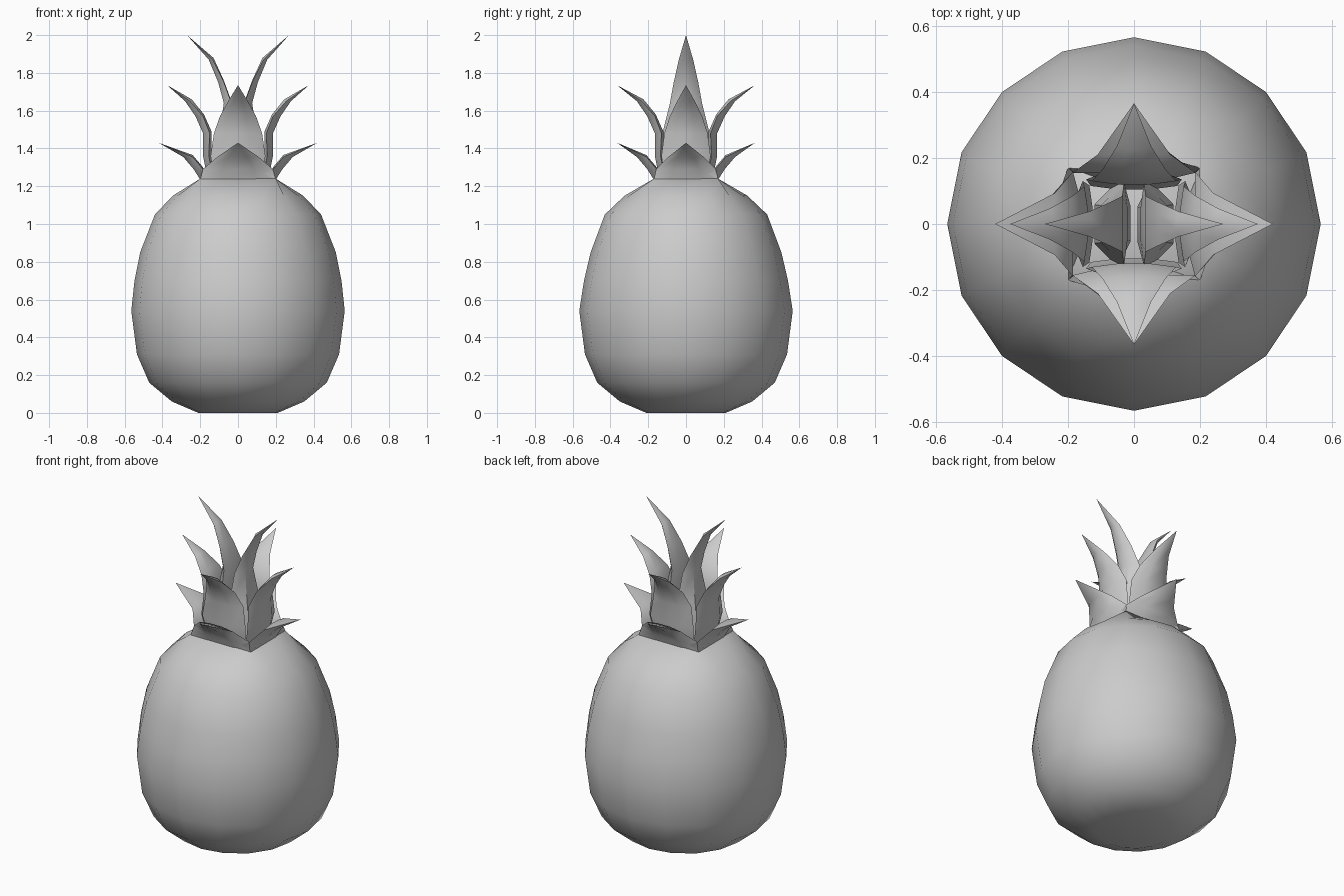
import bpy
import bmesh
from math import sin, cos, pi, radians

if "Cube" in bpy.data.objects:
    bpy.data.objects.remove(bpy.data.objects["Cube"])


def make_object(name, bm, angle):
    bmesh.ops.recalc_face_normals(bm, faces=bm.faces)
    mesh = bpy.data.meshes.new(name)
    bm.to_mesh(mesh)
    bm.free()
    ob = bpy.data.objects.new(name, mesh)
    bpy.context.collection.objects.link(ob)
    bpy.ops.object.select_all(action='DESELECT')
    bpy.context.view_layer.objects.active = ob
    ob.select_set(True)
    bpy.ops.object.shade_smooth_by_angle(angle=radians(angle))
    return ob


def bridge(bm, rings):
    for a, b in zip(rings, rings[1:]):
        n = len(a)
        for i in range(n):
            j = (i + 1) % n
            bm.faces.new((a[i], a[j], b[j], b[i]))


# Fruit body: 16-sided turned profile (x radius, y radius, z)
SIDES = 16
profile = [(.21, .21, 0), (.35, .35, .06), (.47, .47, .16), (.535, .535, .31),
           (.565, .565, .54), (.548, .54, .70), (.518, .505, .85),
           (.44, .43, 1.05), (.345, .325, 1.15)]
bm = bmesh.new()
rings = []
for rx, ry, z in profile:
    rings.append([bm.verts.new((rx * cos(2 * pi * i / SIDES), ry * sin(2 * pi * i / SIDES), z))
                  for i in range(SIDES)])
# The shoulder closes into a rectangular collar
collar = []
for i in range(SIDES):
    c, s = cos(2 * pi * i / SIDES), sin(2 * pi * i / SIDES)
    k = max(abs(c), abs(s))
    collar.append(bm.verts.new((.20 * c / k, .17 * s / k, 1.24)))
rings.append(collar)
bridge(bm, rings)
bm.faces.new(collar)
bottom = bm.verts.new((0, 0, .03))
for i in range(SIDES):
    bm.faces.new((rings[0][i], bottom, rings[0][(i + 1) % SIDES]))
make_object("fruit_body", bm, 50)


# Leaf: stations of (outer radius, z, half width, edge radius, thickness), then a tip
def leaf(name, direction, stations, tip):
    c, s = cos(direction), sin(direction)

    def vert(r, t, z):
        return bm.verts.new((r * c - t * s, r * s + t * c, z))

    bm = bmesh.new()
    rings = []
    for r, z, w, e, th in stations:
        rings.append([vert(e, -w, z), vert(r, -w * .45, z), vert(r, w * .45, z),
                      vert(e, w, z), vert(r - th, w * .4, z + .01), vert(r - th, -w * .4, z + .01)])
    bridge(bm, rings)
    bm.faces.new(rings[0])
    end = vert(tip[0], 0, tip[1])
    last = rings[-1]
    for i in range(6):
        bm.faces.new((last[i], last[(i + 1) % 6], end))
    make_object(name, bm, 40)


# Lower and middle crown leaves on all four sides
for k, side in enumerate(("right", "back", "left", "front")):
    a = k * pi / 2
    along_x = k % 2 == 0
    b = .20 if along_x else .17
    w = .17 if along_x else .20
    reach = .42 if along_x else .365
    leaf("lower_leaf_" + side, a,
         [(b, 1.235, w, b, .04), (b + .035, 1.29, w * .93, b - .015, .05),
          (b + .09, 1.355, w * .55, b + .04, .05)], (reach, 1.43))
    m = .185 if along_x else .165
    v = .13 if along_x else .145
    leaf("middle_leaf_" + side, a,
         [(m - .02, 1.26, v * .9, m - .05, .04), (m, 1.36, v, m - .03, .045),
          (m, 1.48, v * .88, m - .035, .045), (m + .04, 1.57, v * .66, m, .045),
          (m + .095, 1.65, v * .36, m + .07, .035)],
         (.375 if along_x else .365, 1.735))

# Tall inner leaves, one pair along x
for side, a in (("right", 0), ("left", pi)):
    leaf("tall_leaf_" + side, a,
         [(.12, 1.26, .13, .05, .11), (.10, 1.48, .125, .03, .08),
          (.075, 1.64, .085, .035, .04), (.105, 1.75, .065, .075, .03),
          (.155, 1.87, .038, .135, .025)], (.27, 2.0))
